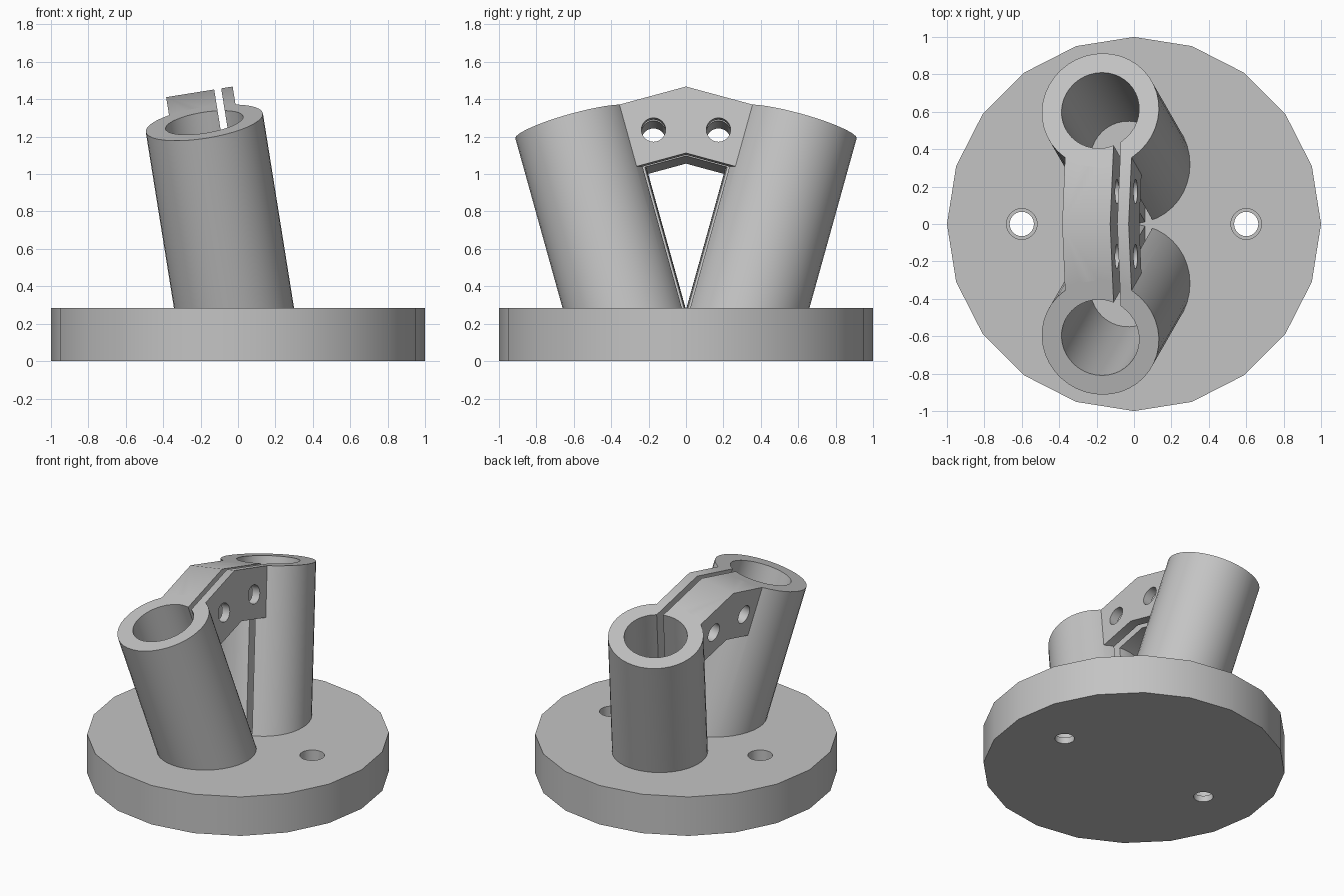
import bpy
import bmesh
from mathutils import Matrix, Vector

old = bpy.data.objects.get("Cube")
if old:
    bpy.data.objects.remove(old, do_unlink=True)

GREY = (0.55, 0.55, 0.55, 1.0)
mat = bpy.data.materials.new("plain grey")
mat.use_nodes = True
mat.diffuse_color = GREY
mat.node_tree.nodes["Principled BSDF"].inputs["Base Color"].default_value = GREY

BASE_TOP = 0.285


def make_object(name, bm):
    bmesh.ops.recalc_face_normals(bm, faces=bm.faces[:])
    mesh = bpy.data.meshes.new(name)
    bm.to_mesh(mesh)
    bm.free()
    mesh.materials.append(mat)
    obj = bpy.data.objects.new(name, mesh)
    bpy.context.collection.objects.link(obj)
    return obj


def cylinder(name, radius, low, high, sides, frame=Matrix()):
    """Cylinder along the local z axis of the given frame."""
    bm = bmesh.new()
    place = frame @ Matrix.Translation((0, 0, (low + high) / 2))
    bmesh.ops.create_cone(bm, cap_ends=True, segments=sides, radius1=radius,
                          radius2=radius, depth=high - low, matrix=place)
    return make_object(name, bm)


def box(name, low, high, frame):
    """Box between two corners in the given frame."""
    low, high = Vector(low), Vector(high)
    bm = bmesh.new()
    place = frame @ Matrix.Translation((low + high) / 2) @ Matrix.Diagonal((*(high - low), 1))
    bmesh.ops.create_cube(bm, size=1, matrix=place)
    return make_object(name, bm)


def combine(obj, others, operation):
    """Apply exact booleans, then discard the tools."""
    for other in others:
        mod = obj.modifiers.new("boolean", "BOOLEAN")
        mod.operation, mod.solver, mod.object = operation, "EXACT", other
    graph = bpy.context.evaluated_depsgraph_get()
    result = bpy.data.meshes.new_from_object(obj.evaluated_get(graph))
    obj.modifiers.clear()
    obj.data = result
    for other in others:
        bpy.data.objects.remove(other, do_unlink=True)


def smooth(obj):
    bpy.ops.object.select_all(action="DESELECT")
    obj.select_set(True)
    bpy.context.view_layer.objects.active = obj
    bpy.ops.object.shade_smooth_by_angle()


# Round base with two stepped screw holes
base = cylinder("round_base", 1.0, 0, BASE_TOP, 20)
holes = []
for side in (-1, 1):
    spot = Matrix.Translation((0.6 * side, 0, 0))
    holes.append(cylinder("screw_hole", 0.065, -0.1, 0.5, 24, spot))
    holes.append(cylinder("screw_recess", 0.082, 0.045, 0.5, 24, spot))
combine(base, holes, "DIFFERENCE")
smooth(base)

# Frame of the leaning tube: origin at the rim centre, z along the tube
axis = Vector((-0.16, 0.278, 1)).normalized()
across = Vector((1, 0, 0.16)).normalized()
outward = axis.cross(across)
tilt = Matrix((across, outward, axis)).transposed().to_4x4()
frame = Matrix.Translation((-0.18, 0.607, 1.275)) @ tilt

# Tube joined to its half of the clamp bridge
clamp = cylinder("clamp_tubes", 0.317, -1.5, 0, 40, frame)
bridge = box("bridge", (-0.18, -1, -0.347), (0.18, -0.1, 0), frame)
combine(clamp, [bridge], "UNION")

# Bore, lengthwise clamping slit and bolt hole
bore = cylinder("bore", 0.21, -1.7, 0.2, 40, frame)
slit = box("slit", (0.08, -1.2, -1.7), (0.118, -0.05, 0.2), frame)
bolt_frame = frame @ Matrix.Translation((0, -0.40, -0.18)) @ Matrix.Rotation(1.5708, 4, "Y")
bolt = cylinder("bolt_hole", 0.065, -0.4, 0.4, 24, bolt_frame)
combine(clamp, [bore, slit, bolt], "DIFFERENCE")

# Trim at the middle and just inside the base, then mirror
bm = bmesh.new()
bm.from_mesh(clamp.data)
for point, normal in (((0, 0, 0), (0, 1, 0)), ((0, 0, BASE_TOP - 0.01), (0, 0, 1))):
    bmesh.ops.bisect_plane(bm, geom=bm.verts[:] + bm.edges[:] + bm.faces[:],
                           plane_co=point, plane_no=normal, clear_inner=True)
bm.to_mesh(clamp.data)
bm.free()
smooth(clamp)
mirror = clamp.modifiers.new("mirror", "MIRROR")
mirror.use_axis = (False, True, False)
